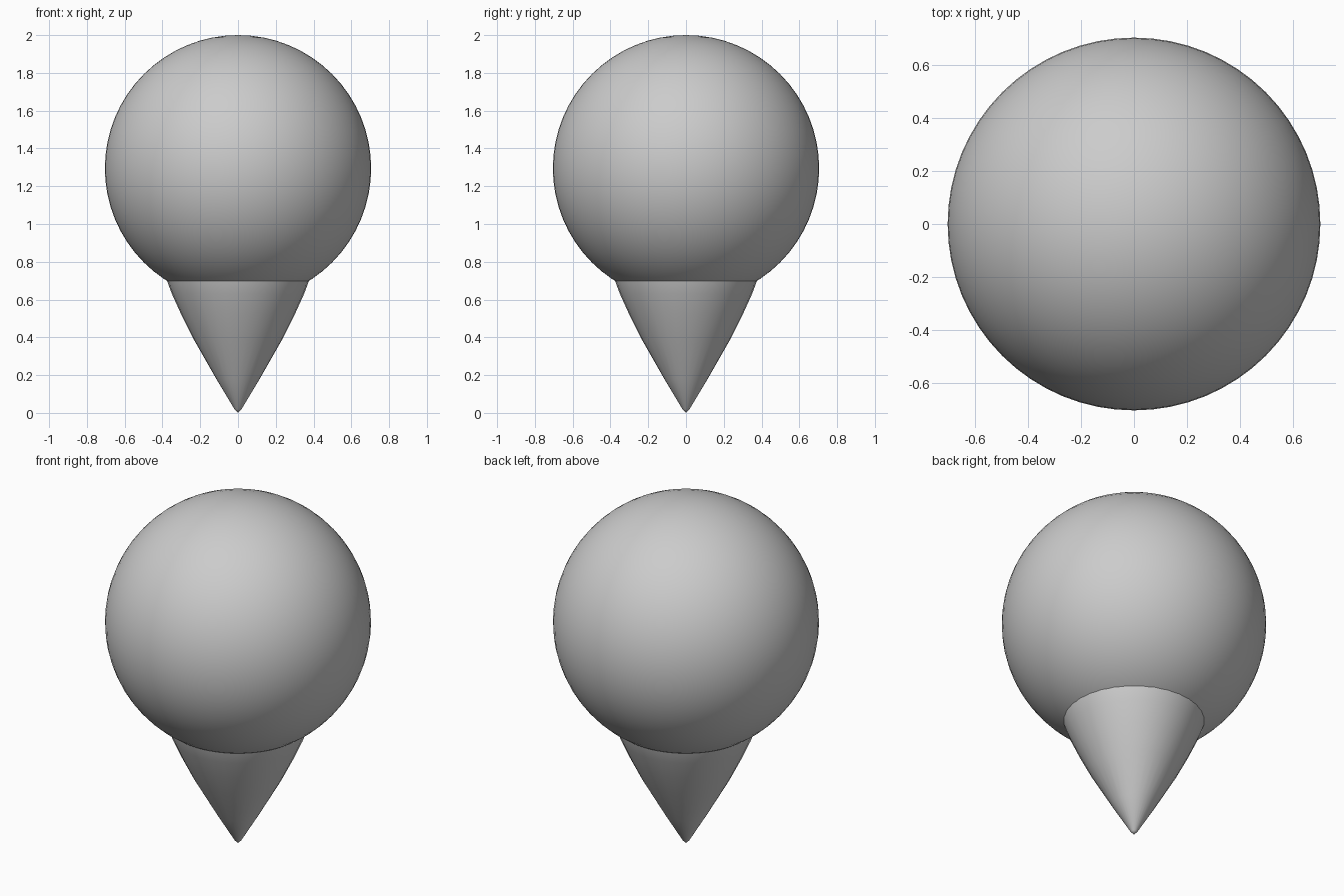
import bpy, bmesh, math

if "Cube" in bpy.data.objects:
    bpy.data.objects.remove(bpy.data.objects["Cube"])

grey = bpy.data.materials.new("plain grey")
grey.diffuse_color = (0.6, 0.6, 0.6, 1)
grey.use_nodes = True
grey.node_tree.nodes["Principled BSDF"].inputs["Base Color"].default_value = grey.diffuse_color


def finish(bm, name, angle):
    mesh = bpy.data.meshes.new(name)
    bmesh.ops.recalc_face_normals(bm, faces=bm.faces)
    bm.to_mesh(mesh)
    bm.free()
    mesh.materials.append(grey)
    obj = bpy.data.objects.new(name, mesh)
    bpy.context.collection.objects.link(obj)
    bpy.ops.object.select_all(action='DESELECT')
    obj.select_set(True)
    bpy.context.view_layer.objects.active = obj
    bpy.ops.object.shade_smooth_by_angle(angle=math.radians(angle))
    return obj


# Round scoop
bm = bmesh.new()
bmesh.ops.create_uvsphere(bm, u_segments=64, v_segments=32, radius=0.705)
scoop = finish(bm, "scoop", 60)
scoop.location.z = 1.295

# Bulging cone, lathed from (radius, height), rim just inside the scoop
profile = [(0.018, 0.018), (0.115, 0.18), (0.235, 0.39), (0.30, 0.52),
           (0.35, 0.63), (0.376, 0.70), (0.385, 0.74)]
SIDES = 32
bm = bmesh.new()
tip = bm.verts.new((0, 0, 0))
rings = [[bm.verts.new((r * math.cos(2 * math.pi * i / SIDES),
                        r * math.sin(2 * math.pi * i / SIDES), z))
          for i in range(SIDES)] for r, z in profile]
for i in range(SIDES):
    j = (i + 1) % SIDES
    bm.faces.new((tip, rings[0][j], rings[0][i]))
    for low, high in zip(rings, rings[1:]):
        bm.faces.new((low[i], low[j], high[j], high[i]))
bm.faces.new(rings[-1])
cone = finish(bm, "cone", 60)
